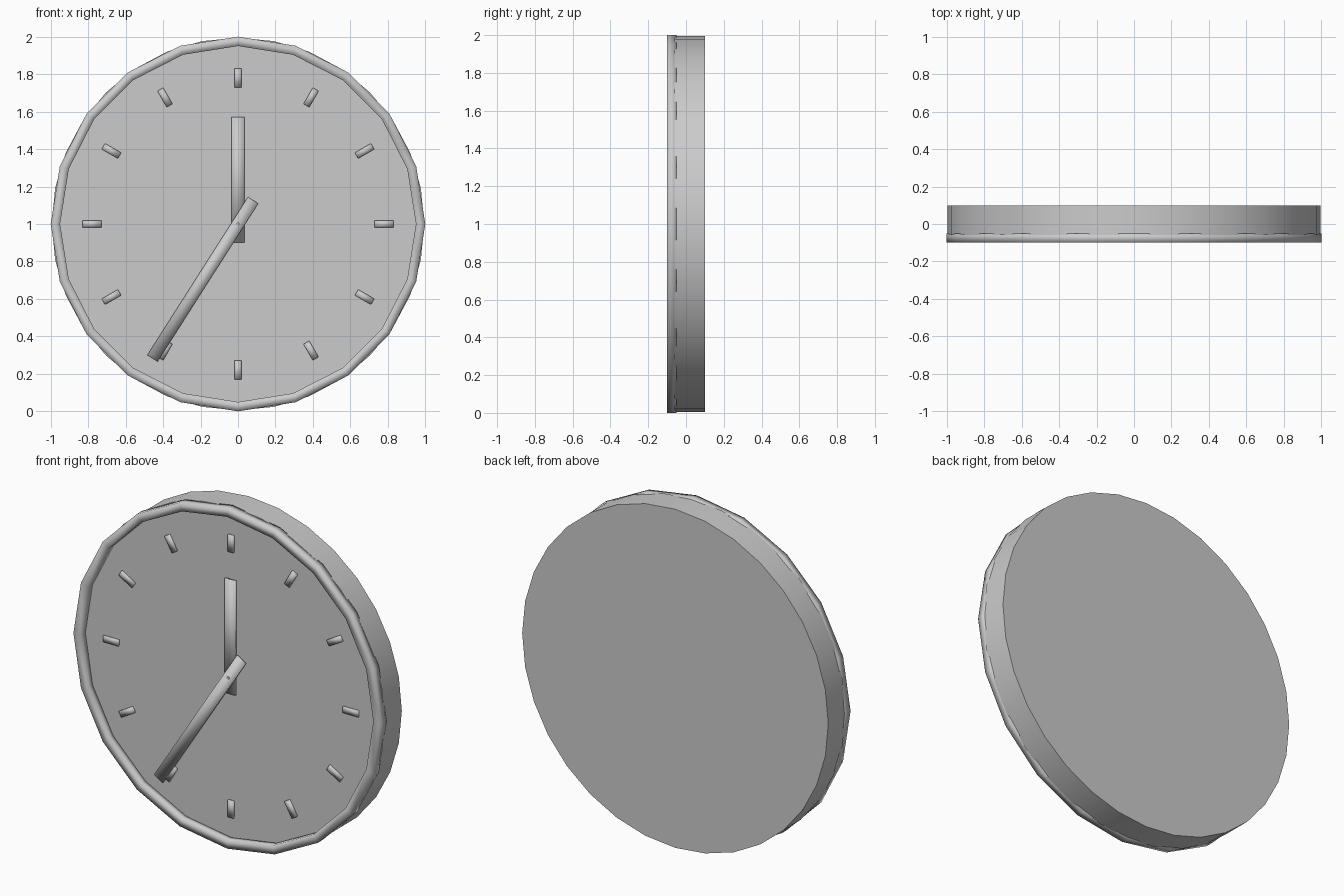
import bpy, bmesh
from math import sin, cos, pi, radians
from mathutils import Matrix, Vector

cube = bpy.data.objects.get("Cube")
if cube:
    bpy.data.objects.remove(cube, do_unlink=True)

grey = bpy.data.materials.new("plain grey")
grey.use_nodes = True
grey.diffuse_color = (0.6, 0.6, 0.6, 1)
grey.node_tree.nodes["Principled BSDF"].inputs["Base Color"].default_value = (0.6, 0.6, 0.6, 1)


def finish(name, bm, smooth=True):
    bmesh.ops.recalc_face_normals(bm, faces=bm.faces)
    mesh = bpy.data.meshes.new(name)
    bm.to_mesh(mesh)
    bm.free()
    for face in mesh.polygons:
        face.use_smooth = smooth
    mesh.materials.append(grey)
    obj = bpy.data.objects.new(name, mesh)
    bpy.context.collection.objects.link(obj)
    return obj


def bar(name, angle, start, end, width, front, back):
    """Box lying on the dial, running outward at a clockwise angle from twelve."""
    bm = bmesh.new()
    place = (Matrix.Translation((0, 0, 1)) @ Matrix.Rotation(angle, 4, 'Y')
             @ Matrix.Translation((0, (front + back) / 2, (start + end) / 2))
             @ Matrix.Diagonal((width, back - front, end - start, 1)))
    bmesh.ops.create_cube(bm, size=1, matrix=place)
    return finish(name, bm)


def disc(name, radius, sides, front, back):
    """Cylinder along y with flat caps and smooth sides."""
    bm = bmesh.new()
    place = (Matrix.Translation((0, (front + back) / 2, 1))
             @ Matrix.Rotation(pi / 2, 4, 'X'))
    bmesh.ops.create_cone(bm, cap_ends=True, segments=sides, radius1=radius,
                          radius2=radius, depth=back - front, matrix=place)
    obj = finish(name, bm)
    bpy.ops.object.select_all(action='DESELECT')
    obj.select_set(True)
    bpy.context.view_layer.objects.active = obj
    bpy.ops.object.shade_smooth_by_angle(angle=radians(40))
    return obj


# Case with the dial as its front cap
disc("clock_case", 0.995, 32, -0.06, 0.1)

# Rim: square section swept round twenty corners, softly shaded
bm = bmesh.new()
section = [(0.95, -0.1), (1.0, -0.1), (1.0, -0.05), (0.95, -0.05)]
SIDES = 20
rings = []
for i in range(SIDES):
    a = 2 * pi * i / SIDES
    rings.append([bm.verts.new((r * sin(a), y, 1 + r * cos(a))) for r, y in section])
for i in range(SIDES):
    here, after = rings[i], rings[(i + 1) % SIDES]
    for j in range(4):
        k = (j + 1) % 4
        bm.faces.new((here[j], here[k], after[k], after[j]))
finish("rim", bm)

# Twelve hour markers
for hour in range(12):
    bar(f"hour_marker_{hour + 1}", radians(30 * (hour + 1)),
        0.73, 0.83, 0.036, -0.07, -0.055)

# Hands and centre pin
bar("hour_hand", 0, -0.1, 0.57, 0.07, -0.077, -0.063)
bar("minute_hand", radians(212.5), -0.15, 0.85, 0.065, -0.09, -0.077)
disc("centre_pin", 0.008, 8, -0.092, -0.06)
